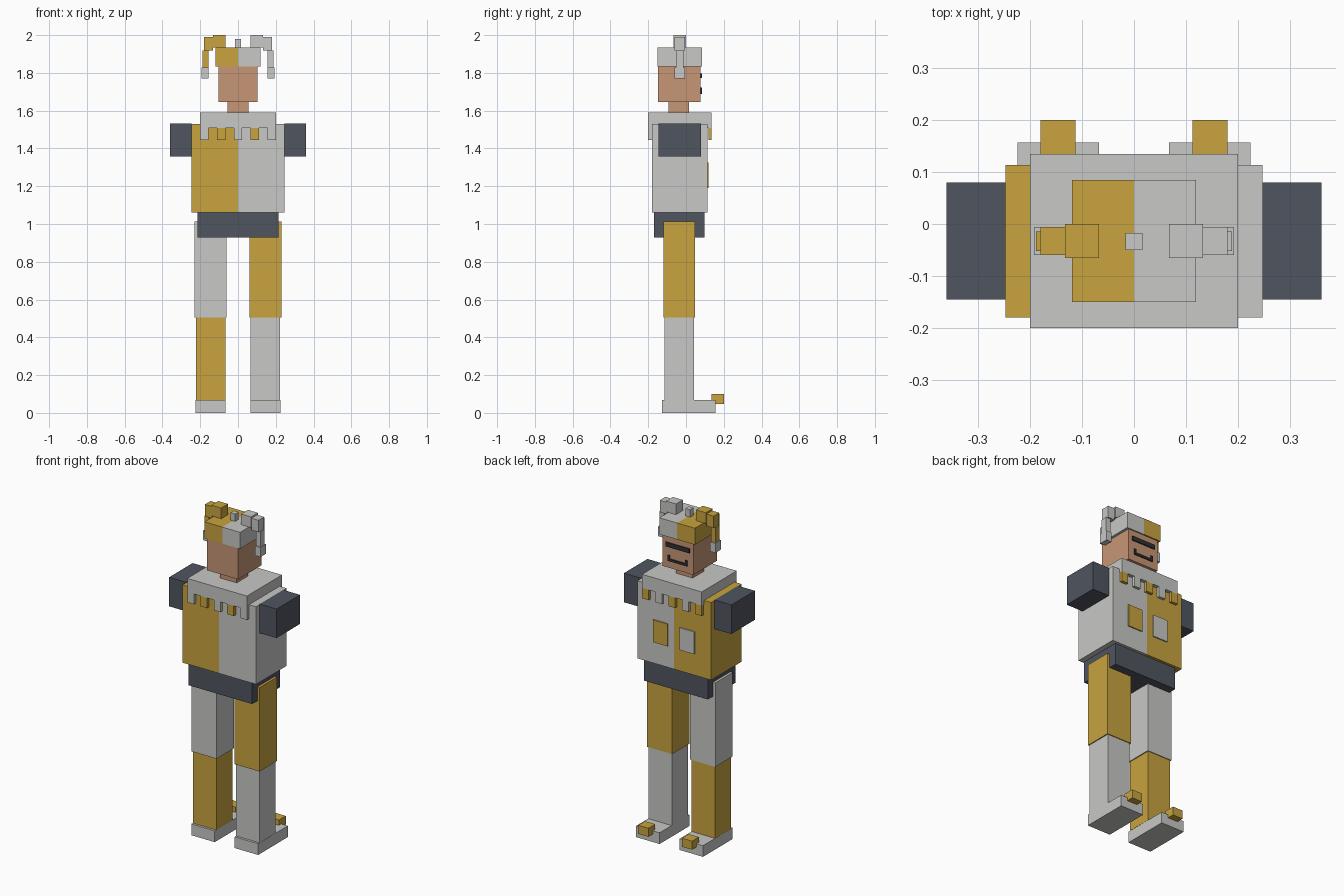
import bpy, bmesh

if "Cube" in bpy.data.objects:
    bpy.data.objects.remove(bpy.data.objects["Cube"])


def material(name, rgb):
    m = bpy.data.materials.new(name)
    m.diffuse_color = (*rgb, 1)
    m.use_nodes = True
    m.node_tree.nodes["Principled BSDF"].inputs["Base Color"].default_value = m.diffuse_color
    return m


GOLD = material("mustard gold", (0.58, 0.37, 0.05))
WHITE = material("pale grey", (0.58, 0.58, 0.57))
SLATE = material("dark slate", (0.08, 0.09, 0.115))
SKIN = material("tan skin", (0.565, 0.305, 0.181))
INK = material("face ink", (0.03, 0.03, 0.037))


def box(name, x, y, z, *mats):
    """Box from (min, max) ranges; a second material colours the x > 0 half."""
    bm = bmesh.new()
    bmesh.ops.create_cube(bm, size=1)
    for v in bm.verts:
        for i, (a, b) in enumerate((x, y, z)):
            v.co[i] = a + (v.co[i] + 0.5) * (b - a)
    if len(mats) == 2:
        bmesh.ops.bisect_plane(bm, geom=bm.verts[:] + bm.edges[:] + bm.faces[:],
                               plane_co=(0, 0, 0), plane_no=(1, 0, 0))
        for f in bm.faces:
            f.material_index = int(f.calc_center_median().x > 0)
    me = bpy.data.meshes.new(name)
    bm.to_mesh(me)
    bm.free()
    for m in mats:
        me.materials.append(m)
    ob = bpy.data.objects.new(name, me)
    bpy.context.collection.objects.link(ob)
    return ob


def pair(name, x, y, z, left, right):
    """Box on the +x side and its mirror image on the -x side."""
    box(name + "_right", x, y, z, right)
    box(name + "_left", (-x[1], -x[0]), y, z, left)


# Legs, shoes and toe bells
pair("thigh", (0.06, 0.229), (-0.12, 0.047), (0.504, 1.013), WHITE, GOLD)
pair("shin", (0.066, 0.223), (-0.113, 0.042), (0.068, 0.504), GOLD, WHITE)
pair("shoe", (0.067, 0.224), (-0.127, 0.157), (0, 0.068), WHITE, WHITE)
pair("toe_bell", (0.112, 0.18), (0.135, 0.2), (0.048, 0.1), GOLD, GOLD)

# Hips, two-colour tunic and short sleeves
box("hips", (-0.214, 0.214), (-0.17, 0.097), (0.928, 1.06), SLATE)
box("tunic", (-0.247, 0.247), (-0.18, 0.113), (1.06, 1.53), GOLD, WHITE)
pair("sleeve", (0.247, 0.36), (-0.145, 0.08), (1.357, 1.533), SLATE, SLATE)

# Chest patches
pair("chest_patch", (0.04, 0.138), (0.113, 0.12), (1.19, 1.325), WHITE, GOLD)

# Collar with alternating tabs along both long edges
box("collar", (-0.2, 0.2), (-0.2, 0.135), (1.507, 1.59), WHITE)
step = 0.4 / 9
for i in range(5):
    x0 = -0.2 + 2 * i * step
    a, b = (WHITE, GOLD) if i % 2 == 0 else (GOLD, WHITE)
    box(f"collar_tab_a{i}", (x0, x0 + step), (-0.2, -0.18), (1.445, 1.507), a)
    box(f"collar_tab_b{i}", (x0, x0 + step), (0.118, 0.135), (1.445, 1.507), b)

# Neck, head and face marks
box("neck", (-0.056, 0.056), (-0.092, 0.016), (1.59, 1.645), SKIN)
box("head", (-0.104, 0.104), (-0.148, 0.077), (1.645, 1.835), SKIN)
box("eye_band", (-0.08, 0.08), (0.077, 0.084), (1.772, 1.798), INK)
box("smile", (-0.065, 0.065), (0.077, 0.084), (1.688, 1.702), INK)
pair("smile_corner", (0.052, 0.065), (0.077, 0.084), (1.702, 1.722), INK, INK)

# Two-colour hat with centre knob and drooping points
box("hat", (-0.119, 0.119), (-0.15, 0.085), (1.835, 1.935), GOLD, WHITE)
box("hat_knob", (-0.016, 0.016), (-0.05, -0.017), (1.935, 1.98), WHITE)
pair("hat_point_base", (0.067, 0.133), (-0.065, 0.0), (1.935, 2.0), GOLD, WHITE)
pair("hat_point_bend", (0.133, 0.18), (-0.06, -0.006), (1.918, 1.99), GOLD, WHITE)
pair("hat_point_drop", (0.157, 0.188), (-0.052, -0.014), (1.828, 1.918), GOLD, WHITE)
pair("hat_point_tip", (0.156, 0.192), (-0.06, -0.006), (1.77, 1.828), WHITE, WHITE)
